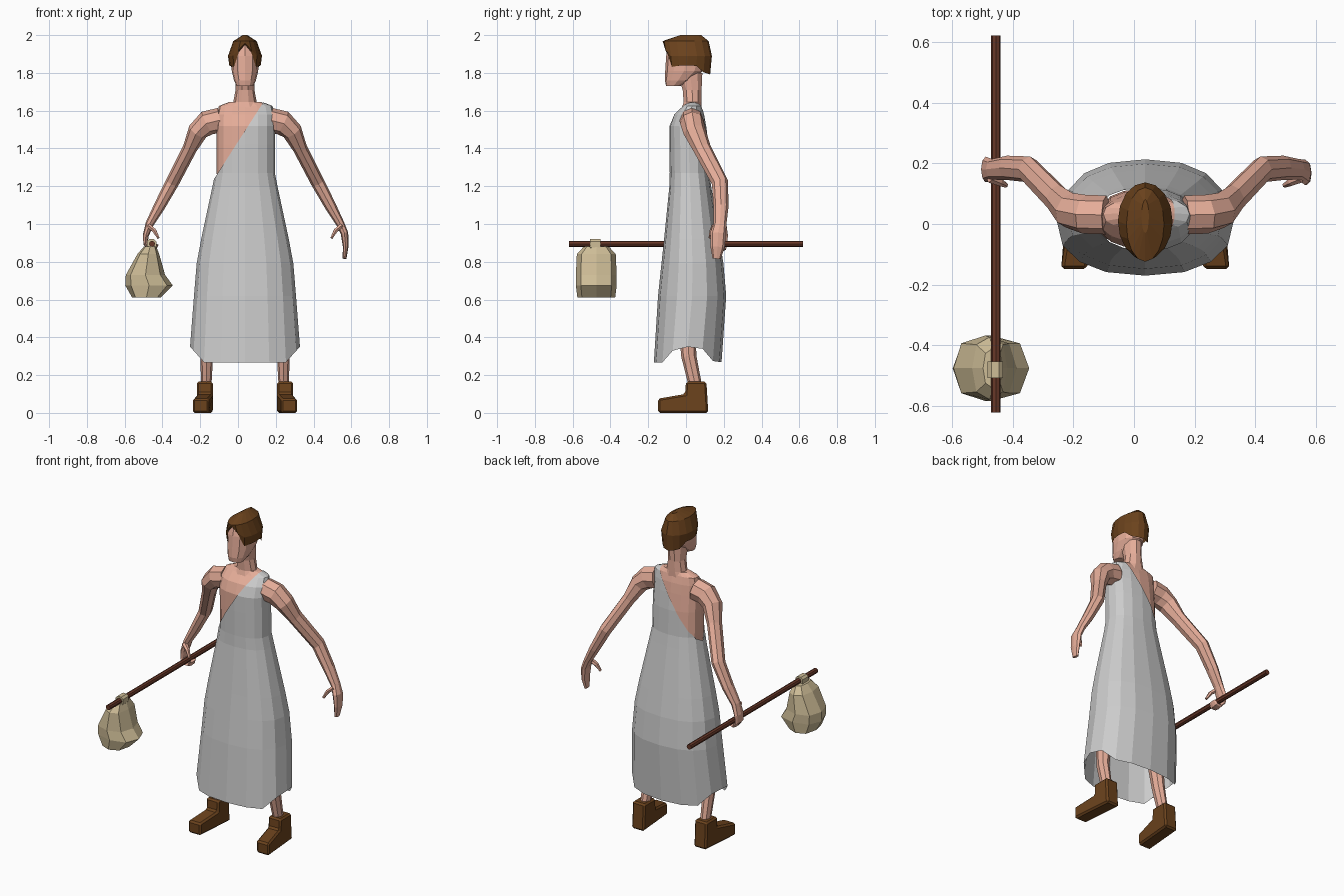
import bpy, bmesh
from math import cos, sin, pi, copysign
from mathutils import Vector

if "Cube" in bpy.data.objects:
    bpy.data.objects.remove(bpy.data.objects["Cube"])

CX = 0.037  # symmetry line of the figure


def material(name, rgb):
    m = bpy.data.materials.new(name)
    m.diffuse_color = (*rgb, 1)
    m.use_nodes = True
    m.node_tree.nodes["Principled BSDF"].inputs["Base Color"].default_value = m.diffuse_color
    return m


SKIN = material("skin", (0.79, 0.42, 0.32))
HAIR = material("brown", (0.147, 0.055, 0.012))
WOOD = material("wood", (0.14, 0.04, 0.022))
CLOTH = material("sackcloth", (0.62, 0.51, 0.31))


def finish(name, bm, mat=None):
    bmesh.ops.recalc_face_normals(bm, faces=bm.faces)
    me = bpy.data.meshes.new(name)
    bm.to_mesh(me)
    bm.free()
    ob = bpy.data.objects.new(name, me)
    bpy.context.collection.objects.link(ob)
    if mat:
        me.materials.append(mat)
    return ob


def skin_rings(rings, cap_start=True, cap_end=True):
    bm = bmesh.new()
    vs = [[bm.verts.new(p) for p in r] for r in rings]
    n = len(vs[0])
    for a, b in zip(vs, vs[1:]):
        for i in range(n):
            j = (i + 1) % n
            bm.faces.new((a[i], a[j], b[j], b[i]))
    if cap_start:
        bm.faces.new(vs[0])
    if cap_end:
        bm.faces.new(vs[-1])
    return bm


def loft(rows, n=16, power=1.0, grow=0.0, **caps):
    """Rows are (z, x centre, half width, front y, back y); z may depend on sin."""
    def bend(v):
        return copysign(abs(v) ** power, v) if abs(v) > 1e-6 else 0
    rings = []
    for z, cx, hw, yf, yb in rows:
        ring = []
        for i in range(n):
            c, s = cos(2 * pi * i / n), sin(2 * pi * i / n)
            ring.append((cx + (hw + grow) * bend(c),
                         (yf + yb) / 2 + ((yb - yf) / 2 + grow) * bend(s),
                         z(s) if callable(z) else z))
        rings.append(ring)
    return skin_rings(rings, **caps)


def tube(pts, side, n=8):
    """Points are (x from centre, y, z, radius along y, other radius)."""
    ps = [Vector((CX + side * p[0], p[1], p[2])) for p in pts]
    rings = []
    for i, p in enumerate(ps):
        d = (ps[min(i + 1, len(ps) - 1)] - ps[max(i - 1, 0)]).normalized()
        u = Vector((0, 1, 0))
        u = (u - d * u.dot(d)).normalized()
        v = d.cross(u)
        rings.append([p + u * pts[i][3] * cos(2 * pi * k / n)
                      + v * pts[i][4] * sin(2 * pi * k / n) for k in range(n)])
    return skin_rings(rings)


def curve(keys):
    def f(s):
        for (a, za), (b, zb) in zip(keys, keys[1:]):
            if s <= b + 1e-6:
                return za + (zb - za) * (s - a) / (b - a)
        return keys[-1][1]
    return f


# torso
chest = [(1.27, CX, .15, -.078, .115), (1.42, CX, .15, -.08, .11),
         (1.52, CX, .15, -.08, .10), (1.58, CX, .148, -.058, .092),
         (1.625, CX, .138, -.015, .08), (1.645, CX, .085, .0, .07)]
finish("torso", loft([(1.15, CX, .14, -.07, .11)] + chest, power=.8), SKIN)

# dress with a slanted neckline leaving one strap
hem = curve([(-1, .268), (-.7, .268), (-.38, .33), (0, .35), (.38, .34), (.7, .275), (1, .268)])
skirt = [(hem, CX, .283, -.162, .18), (.62, CX, .262, -.14, .205),
         (.79, CX, .248, -.122, .19), (.92, CX, .224, -.108, .17),
         (1.2, CX, .164, -.08, .125)]
bm = loft(skirt + chest, power=.85, grow=.008, cap_start=False)
bmesh.ops.bisect_plane(bm, geom=bm.verts[:] + bm.edges[:] + bm.faces[:],
                       plane_co=(.125, 0, 1.63), plane_no=(-.35, 0, .225), clear_outer=True)
finish("dress", bm)

# neck, head and hair
finish("neck", loft([(1.6, CX, .10, -.03, .085), (1.645, CX, .062, -.015, .085),
                     (1.71, CX, .05, -.02, .085), (1.8, CX, .052, -.05, .09)], n=10), SKIN)
finish("head", loft([(1.73, CX, .044, -.105, -.03), (1.76, CX, .058, -.112, .03),
                     (1.81, CX, .07, -.11, .09), (1.89, CX, .074, -.105, .11),
                     (1.955, CX, .05, -.09, .09)], n=12, power=.85), SKIN)
fringe = curve([(-1, 1.95), (-.92, 1.91), (-.707, 1.832), (-.38, 1.838), (.38, 1.838),
                (.707, 1.803), (1, 1.792)])
finish("hair", loft([(fringe, CX, .083, -.11, .128),
                     (lambda s: max(1.89, fringe(s) + .008), CX, .09, -.118, .137),
                     (1.968, CX, .062, -.124, .12),
                     (2.0, CX, .012, -.03, .08)], cap_start=False), HAIR)

# arms and hands: the one on -x grips the stick, the other hangs open
arm = [(.13, .03, 1.55, .064, .066), (.20, .032, 1.535, .064, .066),
       (.25, .045, 1.49, .06, .054), (.292, .085, 1.40, .048, .038),
       (.385, .18, 1.22, .044, .036), (.455, .185, 1.09, .04, .03),
       (.505, .18, 1.0, .034, .022)]
open_hand = [(.527, .17, .95, .042, .02), (.533, .167, .88, .038, .015),
             (.527, .162, .817, .022, .01)]
grip_hand = [(.525, .18, .94, .042, .016), (.527, .178, .895, .04, .011),
             (.503, .176, .865, .036, .01), (.478, .174, .868, .034, .01),
             (.465, .172, .892, .026, .008)]
thumb = [(.51, .155, .99, .02, .014), (.48, .14, .965, .015, .012),
         (.458, .127, .925, .008, .007)]
for side, label, hand in ((1, "left", open_hand), (-1, "right", grip_hand)):
    finish(label + "_arm", tube(arm + hand, side), SKIN)
    finish(label + "_thumb", tube(thumb, side, 6), SKIN)

    # legs
    finish(label + "_leg", tube([(.205, .055, .12, .034, .026), (.203, .015, .3, .04, .034),
                                 (.18, 0, .55, .05, .048), (.1, .02, .88, .07, .07)], side), SKIN)

    # boots: side profile extruded sideways, toes splayed out
    profile = [(.118, 0), (-.148, 0), (-.148, .075), (-.005, .1), (0, .165), (.108, .165)]
    rings = [[(CX + side * (x + (.022 if y < -.1 else 0)), y, z) for y, z in profile]
             for x in (.17, .255)]
    boot = finish(label + "_boot", skin_rings(rings), HAIR)
    bevel = boot.modifiers.new("bevel", "BEVEL")
    bevel.width = .01
    bevel.segments = 1

# carrying stick
finish("stick", skin_rings([[(-.455 + .016 * cos(k * pi / 4), y, .895 + .016 * sin(k * pi / 4))
                             for k in range(8)] for y in (-.62, .62)]), WOOD)

# bundle hung under the stick, with its tie looped over the top
finish("bundle", loft([(.61, -.485, .075, -.575, -.375), (.675, -.471, .126, -.583, -.367),
                       (.73, -.49, .104, -.583, -.367), (.84, -.475, .058, -.578, -.372),
                       (.882, -.465, .032, -.54, -.41)], n=8, power=.8), CLOTH)
bm = bmesh.new()
bmesh.ops.create_cube(bm, size=1)
bmesh.ops.scale(bm, verts=bm.verts, vec=(.05, .055, .055))
bmesh.ops.translate(bm, verts=bm.verts, vec=(-.457, -.48, .892))
bmesh.ops.bevel(bm, geom=[e for e in bm.edges if abs(e.verts[0].co.y - e.verts[1].co.y) > .01],
                offset=.012, segments=1, affect='EDGES')
finish("bundle_tie", bm, CLOTH)
